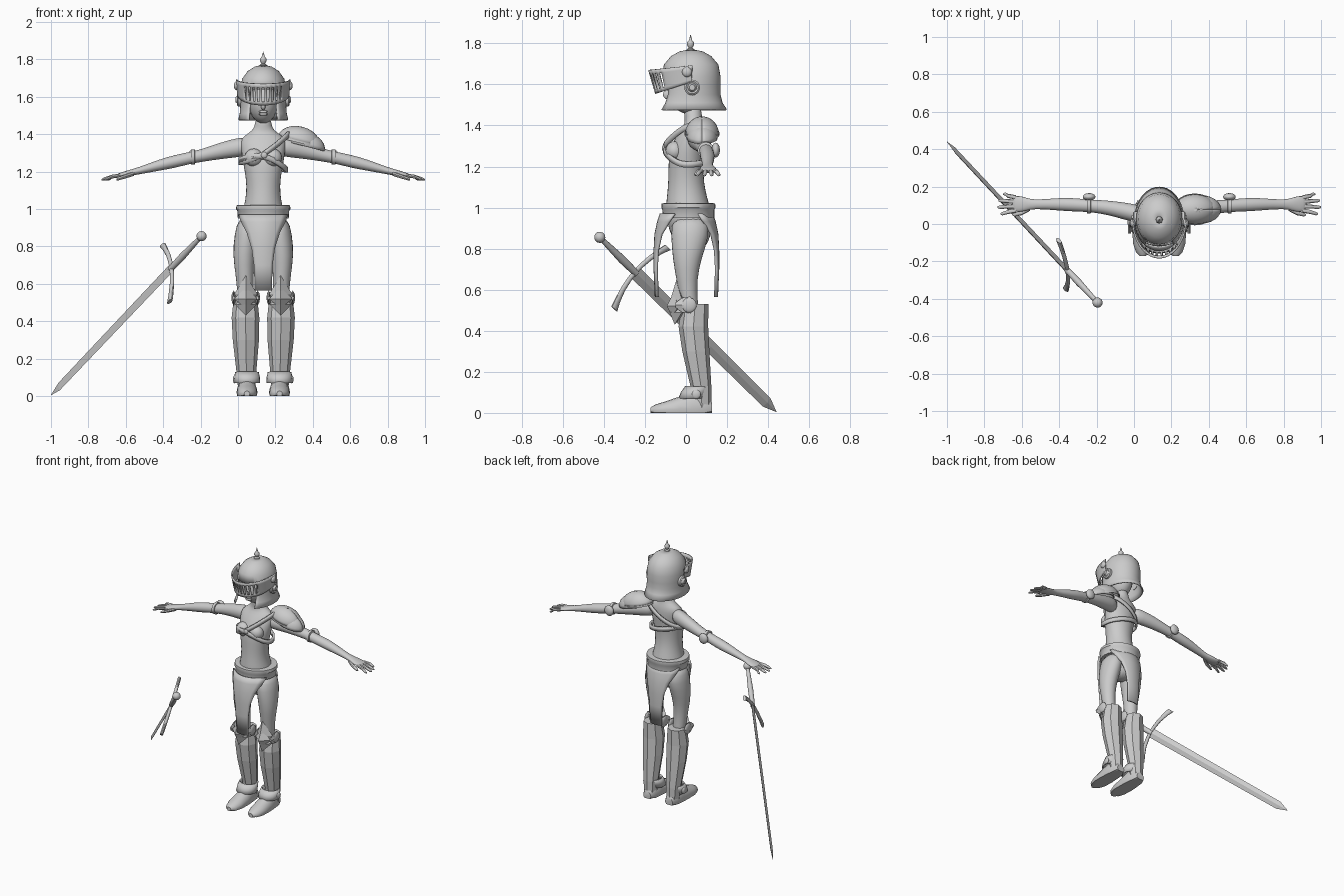
import bpy, bmesh, math
from mathutils import Matrix, Vector

cube = bpy.data.objects.get("Cube")
if cube:
    bpy.data.objects.remove(cube)

BODY_X = 0.135
steel = bpy.data.materials.new("plain_grey")
steel.use_nodes = True
steel.diffuse_color = (0.6, 0.6, 0.6, 1)
steel.node_tree.nodes["Principled BSDF"].inputs["Base Color"].default_value = steel.diffuse_color


def finish(name, verts, faces, mirror=False, subdiv=0, thick=0, smooth=True, matrix=None):
    """Make an object, with optional mirroring, smoothing and shell thickness."""
    mesh = bpy.data.meshes.new(name)
    mesh.from_pydata(verts, [], faces)
    bm = bmesh.new()
    bm.from_mesh(mesh)
    bmesh.ops.recalc_face_normals(bm, faces=bm.faces)
    bm.to_mesh(mesh)
    bm.free()
    mesh.materials.append(steel)
    if smooth:
        mesh.polygons.foreach_set("use_smooth", [True] * len(mesh.polygons))
        if not subdiv:
            mesh.set_sharp_from_angle(angle=math.radians(40))
    obj = bpy.data.objects.new(name, mesh)
    bpy.context.collection.objects.link(obj)
    obj.matrix_world = matrix or Matrix.Translation((BODY_X, 0, 0))
    if mirror:
        obj.modifiers.new("mirror", 'MIRROR').use_clip = False
    if thick:
        shell = obj.modifiers.new("shell", 'SOLIDIFY')
        shell.thickness = thick
        shell.offset = 0
    if subdiv:
        obj.modifiers.new("rounding", 'SUBSURF').levels = subdiv
        obj.modifiers["rounding"].render_levels = subdiv
    return obj


def loft(name, rings, axis='Z', n=12, closed=True, skip=None, floor=False, **opts):
    """Skin elliptical rings (x, y, z, radius, radius) lying across an axis."""
    verts, faces = [], []
    for x, y, z, a, b in rings:
        for k in range(n):
            t = math.tau * k / n
            c, s = a * math.cos(t), b * math.sin(t)
            p = {'X': (x, y + c, z + s), 'Y': (x + c, y, z + s), 'Z': (x + c, y + s, z)}[axis]
            verts.append((p[0], p[1], max(p[2], 0) if floor else p[2]))
    for r in range(len(rings) - 1):
        for k in range(n):
            f = [r * n + k, r * n + (k + 1) % n, (r + 1) * n + (k + 1) % n, (r + 1) * n + k]
            if not (skip and skip(sum((Vector(verts[i]) for i in f), Vector()) / len(f))):
                faces.append(f)
    if closed:
        faces += [list(range(n)), list(range(len(verts) - n, len(verts)))]
    return finish(name, verts, faces, **opts)


def ball(name, centre, radii, turn=0, **opts):
    """Stretched sphere, optionally tipped about the front-back axis."""
    bm = bmesh.new()
    mat = Matrix.Translation(centre) @ Matrix.Rotation(turn, 4, 'Y') @ Matrix.Diagonal((*radii, 1))
    bmesh.ops.create_uvsphere(bm, u_segments=20, v_segments=12, radius=1, matrix=mat)
    verts = [v.co[:] for v in bm.verts]
    faces = [[v.index for v in f.verts] for f in bm.faces]
    bm.free()
    return finish(name, verts, faces, **opts)


def sheet(name, cols, rows, point, skip=None, **opts):
    """Open grid whose vertices come from point(column, row)."""
    verts = [point(i, j) for j in range(rows + 1) for i in range(cols + 1)]
    w = cols + 1
    faces = [(j * w + i, j * w + i + 1, (j + 1) * w + i + 1, (j + 1) * w + i)
             for j in range(rows) for i in range(cols) if not (skip and skip(i, j))]
    return finish(name, verts, faces, **opts)


# Torso, neck and head
loft("torso", [(0, y, z, a, b) for z, y, a, b in [
    (.79, .03, .04, .06), (.86, .025, .11, .1), (.93, .015, .125, .11), (.99, .01, .112, .112),
    (1.05, .005, .097, .1), (1.12, 0, .09, .088), (1.2, 0, .1, .087), (1.27, .005, .115, .09),
    (1.33, .02, .122, .08), (1.38, .035, .125, .062), (1.41, .04, .07, .045),
    (1.44, .035, .044, .044), (1.5, .03, .042, .044)]], n=16, subdiv=1)
ball("breasts", (.05, -.055, 1.275), (.05, .045, .048), mirror=True)
ball("head", (0, .01, 1.575), (.08, .1, .118))
ball("nose", (0, -.09, 1.55), (.012, .022, .022))
for lip, z in (("upper_lip", 1.52), ("lower_lip", 1.507)):
    ball(lip, (0, -.074, z), (.024, .014, .008))

# Helmet: bell shell with a face opening, finial and ear bosses
loft("helmet", [(0, y, z, a, b) for z, y, a, b in [
    (1.767, .025, .004, .004), (1.757, .025, .045, .055), (1.735, .025, .08, .095),
    (1.695, .025, .109, .129), (1.64, .026, .119, .138), (1.59, .028, .12, .137),
    (1.55, .026, .119, .138), (1.51, .024, .122, .15), (1.475, .023, .13, .173)]],
    n=40, closed=False, thick=.008,
    skip=lambda c: c.z < 1.63 and c.y < 0 and abs(c.x) < .066)
loft("helmet_finial", [(0, .022, z, r, r) for z, r in [
    (1.755, .022), (1.772, .018), (1.778, .009), (1.792, .018), (1.803, .018),
    (1.815, .008), (1.842, .001)]], n=16)
ball("visor_pivots", (.142, .005, 1.66), (.015, .024, .024), mirror=True)
loft("ear_discs", [(x, .03, 1.585, r, r) for x, r in
                   [(.11, .038), (.134, .038), (.14, .03), (.136, .022), (.148, .014)]],
     axis='X', n=20, mirror=True)

# Visor: wrapped band pierced by upright slots
COLS = 37


def visor_point(i, j):
    t = math.radians(96) * (2 * i / COLS - 1)
    f = max(math.cos(t), 0)
    u = (0, .18, .84, 1)[j]
    top = Vector((.143 * math.sin(t), .028 - .208 * f, 1.692 - .022 * f))
    low = Vector((.135 * math.sin(t), .022 - .168 * f, 1.61 - .055 * f))
    return top.lerp(low, u)[:]


sheet("visor", COLS, 3, visor_point, thick=.009,
      skip=lambda i, j: j == 1 and abs(i - COLS // 2) < 9 and (i - COLS // 2) % 2 == 0)

# Arms and hands
loft("arms", [(.07, .045, 1.335, .045, .05), (.135, .058, 1.33, .052, .055),
              (.235, .08, 1.31, .043, .045), (.32, .093, 1.288, .037, .036),
              (.385, .098, 1.275, .034, .033), (.47, .104, 1.255, .038, .036),
              (.55, .106, 1.237, .034, .032), (.67, .105, 1.203, .023, .019),
              (.71, .106, 1.194, .036, .018), (.75, .107, 1.184, .046, .015),
              (.79, .108, 1.176, .042, .01)], axis='X', subdiv=1, mirror=True)
for k, finger in enumerate(("index", "middle", "ring", "little")):
    y, reach = .073 + .023 * k, (.85, .866, .86, .835)[k]
    tip = y + .012 * (k - 1.5)
    loft(finger + "_fingers", [(.765, y, 1.18, .012, .01), (.81, (y + tip) / 2, 1.173, .011, .01),
                               (reach - .012, tip, 1.16, .009, .008), (reach, tip, 1.156, .004, .004)],
         axis='X', n=8, mirror=True)
loft("thumbs", [(.69, .085, 1.19, .014, .012), (.735, .06, 1.175, .013, .011),
                (.775, .05, 1.162, .01, .009), (.785, .049, 1.158, .004, .004)],
     axis='X', n=8, mirror=True)
loft("elbow_straps", [(x, .097, 1.278, r, r) for x, r in
                      [(.365, .036), (.367, .041), (.385, .041), (.387, .036)]],
     axis='X', n=16, mirror=True)
ball("elbow_cops", (.375, .145, 1.28), (.034, .02, .036), mirror=True)

# Left shoulder plate: two overlapping half domes
for name, x, z, size in (("shoulder_plate", .19, 1.36, 1), ("shoulder_lame", .225, 1.335, .92)):
    def dome(i, j, x=x, z=z, size=size):
        t, e = math.tau * i / 24, math.pi / 2 * j / 6
        r = math.cos(e) * size
        p = Vector((.112 * r * math.cos(t), .078 * r * math.sin(t), .078 * size * math.sin(e)))
        p = Matrix.Rotation(.25, 3, 'Y') @ p
        return (p.x + x, p.y + .078, p.z + z)
    sheet(name, 24, 6, dome, thick=.008)
loft("shoulder_rim", [(.19 + dx, .078, 1.36 + dz, a, b) for dx, dz, a, b in
                      [(0, -.006, .112, .08), (0, -.006, .118, .085), (0, .006, .118, .085),
                       (0, .006, .112, .08)]], n=24, closed=False,
     matrix=Matrix.Translation((BODY_X + .19, 0, 1.36)) @ Matrix.Rotation(.25, 4, 'Y')
     @ Matrix.Translation((-.19, 0, -1.36)))


# Chest harness
def strap(name, middle, tilt, dip):
    def point(i, j):
        t = math.tau * i / 40
        s, c = math.sin(t), math.cos(t)
        z = middle + tilt * s + dip * max(c, 0) ** 2
        high = max(0, z - 1.3)
        return ((.126 + .1 * high) * s, .003 + .3 * high - (.108 - .25 * high) * c,
                z + (j - .5) * .03)
    sheet(name, 40, 1, point, thick=.012)


strap("chest_band", 1.235, -.025, .045)
strap("shoulder_strap", 1.325, .075, -.03)
ball("harness_buckle", (.005, -.108, 1.288), (.017, .009, .017))

# Hip belt and hanging flaps
loft("hip_belt", [(0, .012, z, a, b) for z, a, b in [
    (.95, .125, .11), (.95, .136, .126), (.99, .139, .127), (1.0, .146, .132),
    (1.02, .143, .13), (1.022, .122, .116)]], n=32)
FLAP = [(.97, .13, .122), (.93, .115, .135), (.87, .085, .148), (.79, .06, .152),
        (.7, .048, .152), (.565, .044, .146)]
for name, side in (("front_flap", -1), ("back_flap", 1)):
    def flap_point(i, j, side=side):
        z, w, d = FLAP[j]
        x = w * (i / 4 - 1)
        return (x, side * (d - 4 * x * x) + (.004 if side > 0 else 0), z)
    sheet(name, 8, 5, flap_point, thick=.012)

# Legs
loft("thighs", [(.075, .02, .96, .058, .09), (.088, .022, .87, .069, .1),
                (.103, .004, .75, .063, .072), (.1, .004, .65, .049, .052),
                (.095, .012, .55, .045, .045), (.093, .03, .45, .04, .04)], subdiv=1, mirror=True)
loft("greaves", [(.095, .045, .53, .062, .064), (.095, .036, .42, .074, .072),
                 (.093, .048, .3, .07, .066), (.09, .074, .12, .052, .05),
                 (.088, .078, .015, .044, .046)], n=8, smooth=False, mirror=True)


# Knee guards: layered ridged diamonds with side discs
def diamond(name, z, w, up, down, front):
    x, back = .093, front + .06
    verts = [(x, front + .03, z + up), (x + w, back, z), (x, front + .025, z - down),
             (x - w, back, z), (x, front, z), (x, back + .02, z)]
    faces = [(i, (i + 1) % 4, tip) for i in range(4) for tip in (4, 5)]
    finish(name, verts, faces, mirror=True, smooth=False)


diamond("knee_upper_plates", .545, .062, .1, .07, -.078)
diamond("knee_centre_plates", .52, .064, .06, .05, -.094)
diamond("knee_lower_plates", .49, .058, .05, .06, -.08)
for name, x in (("outer_knee_discs", .158), ("inner_knee_discs", .03)):
    ball(name, (x, .015, .525), (.012, .036, .036), mirror=True)
    loft(name.replace("discs", "wings"), [(x, y, .525, .008, h) for y, h in
         [(-.05, .012), (-.02, .035), (.02, .042), (.045, .012)]],
         axis='Y', n=4, smooth=False, mirror=True)

# Feet with ankle guards
loft("feet", [(.087, .126, .02, .03, .03), (.087, .09, .02, .045, .08), (.087, .03, .02, .052, .09),
              (.087, -.03, .02, .056, .06), (.087, -.1, .016, .054, .04),
              (.087, -.15, .012, .038, .028), (.087, -.172, .012, .015, .015)],
     axis='Y', n=16, floor=True, mirror=True)
loft("ankle_guards", [(.087, y, z, a, b) for y, z, a, b in [
    (.03, .07, .066, .062), (.04, .1, .064, .06), (.055, .128, .058, .055)]],
    n=20, closed=False, thick=.01, mirror=True)
ball("ankle_studs", (.152, .05, .09), (.01, .022, .022), mirror=True)

# Sword, built upright around its guard and then laid into place
tip, pommel = Vector((-1, .44, .005)), Vector((-.195, -.42, .855))
up = (pommel - tip).normalized()
across = Vector((-.04, .26, .295))
across = (across - up * across.dot(up)).normalized()
frame = Matrix((across, up.cross(across), up)).transposed().to_4x4()
frame.translation = pommel.lerp(tip, .208)
reach, grip = (tip - frame.translation).length, (pommel - frame.translation).length
loft("blade", [(0, 0, 0, .033, .009), (0, 0, -reach + .08, .028, .008),
               (0, 0, -reach, .001, .001)], n=4, smooth=False, matrix=frame)
loft("grip", [(0, 0, 0, .017, .015), (0, 0, grip * .4, .02, .018), (0, 0, grip, .011, .011)],
     matrix=frame)
loft("crossguard", [(x * .2, 0, .012 - .05 * x * x, .011, .012 + .01 * abs(x) ** 3)
                    for x in (-1, -.8, -.5, -.2, 0, .2, .5, .8, 1)], axis='X', n=10, matrix=frame)
ball("pommel", (0, 0, grip), (.027, .027, .027), matrix=frame)
